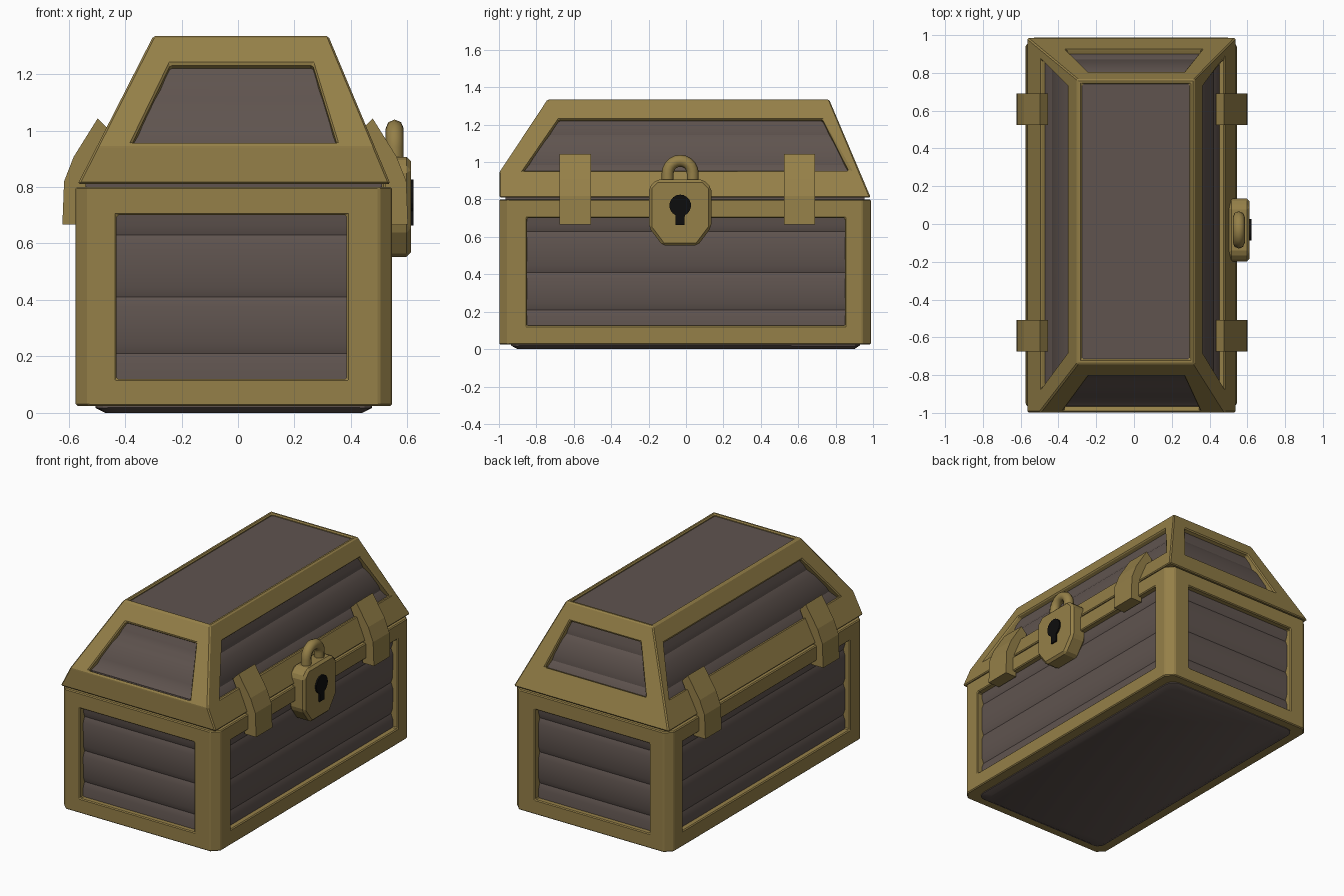
import bpy, bmesh, math
from mathutils import Vector

if "Cube" in bpy.data.objects:
    bpy.data.objects.remove(bpy.data.objects["Cube"])


def material(name, rgb):
    m = bpy.data.materials.new(name)
    m.diffuse_color = (*rgb, 1)
    m.use_nodes = True
    m.node_tree.nodes["Principled BSDF"].inputs["Base Color"].default_value = m.diffuse_color
    return m


GOLD = material("brass", (0.30, 0.215, 0.065))
WOOD = material("dark_wood", (0.115, 0.088, 0.078))
BLACK = material("black", (0.004, 0.004, 0.004))


def finish(name, bm, mat, bevel=0, smooth=None):
    bmesh.ops.recalc_face_normals(bm, faces=bm.faces)
    me = bpy.data.meshes.new(name)
    bm.to_mesh(me)
    bm.free()
    me.materials.append(mat)
    ob = bpy.data.objects.new(name, me)
    bpy.context.collection.objects.link(ob)
    if bevel:
        mod = ob.modifiers.new("bevel", 'BEVEL')
        mod.width, mod.segments = bevel, 1
        mod.limit_method, mod.angle_limit = 'ANGLE', math.radians(30)
    if smooth:
        bpy.context.view_layer.objects.active = ob
        ob.select_set(True)
        bpy.ops.object.shade_smooth_by_angle(angle=math.radians(smooth))
        ob.select_set(False)
    return ob


def loft(rings):
    """Stack of rectangles (z, x0, x1, y0, y1), capped at both ends."""
    bm = bmesh.new()
    loops = [[bm.verts.new(p) for p in ((a, c, z), (b, c, z), (b, d, z), (a, d, z))]
             for z, a, b, c, d in rings]
    for lo, hi in zip(loops, loops[1:]):
        for i in range(4):
            j = (i + 1) % 4
            bm.faces.new((lo[i], lo[j], hi[j], hi[i]))
    bm.faces.new(loops[0][::-1])
    bm.faces.new(loops[-1])
    bm.normal_update()
    return bm


def prism(name, pts, place, lo, hi, mat, bevel=0, smooth=None):
    """Extrude a 2D outline; place(u, v, t) maps it into space."""
    bm = bmesh.new()
    a = [bm.verts.new(place(u, v, lo)) for u, v in pts]
    b = [bm.verts.new(place(u, v, hi)) for u, v in pts]
    bm.faces.new(a)
    bm.faces.new(b[::-1])
    for i in range(len(pts)):
        j = (i + 1) % len(pts)
        bm.faces.new((a[i], a[j], b[j], b[i]))
    return finish(name, bm, mat, bevel, smooth)


def cut_window(bm, direction, zmin, low, high, b0, b1, depth):
    """Open a trapezoid window with inner walls in the face that looks along direction."""
    d = Vector(direction)
    f = max((f for f in bm.faces if f.calc_center_median().z > zmin),
            key=lambda f: f.normal.dot(d) + 0.001 * f.calc_area())
    n, c = f.normal.copy(), f.calc_center_median()
    bmesh.ops.inset_individual(bm, faces=[f], thickness=0.005)
    k = max(range(3), key=lambda i: abs(n[i]))
    u, v = [(1, 2), (0, 2), (0, 1)][k]
    for vert in f.verts:
        top, right = vert.co[v] > c[v], vert.co[u] > c[u]
        vert.co[u] = (high if top else low)[right]
        vert.co[v] = b1 if top else b0
        vert.co[k] = c[k] - (n[u] * (vert.co[u] - c[u]) + n[v] * (vert.co[v] - c[v])) / n[k]
    new = bmesh.ops.extrude_discrete_faces(bm, faces=[f])["faces"][0]
    for vert in new.verts:
        vert.co -= n * depth
    bmesh.ops.delete(bm, geom=[new], context='FACES_ONLY')
    bm.normal_update()


# Brass frame of the box: chamfered corners, a window in each side
X0, X1, Y0, Y1 = -0.575, 0.545, -0.998, 0.988
bm = loft([(0.025, X0, X1, Y0, Y1), (0.80, X0, X1, Y0, Y1)])
posts = [e for e in bm.edges if abs(e.verts[0].co.z - e.verts[1].co.z) > 0.5]
bmesh.ops.bevel(bm, geom=posts, offset=0.045, segments=1, affect='EDGES', profile=0.5)
bm.normal_update()
for s in (-1, 1):
    cut_window(bm, (0, s, 0), 0.1, (-0.43, 0.385), (-0.43, 0.385), 0.12, 0.70, 0.06)
    cut_window(bm, (s, 0, 0), 0.1, (-0.85, 0.85), (-0.85, 0.85), 0.125, 0.70, 0.06)
finish("box_frame", bm, GOLD, 0.006)


def plank_levels(z0, z1, grooves):
    """Heights and insets of a wall of boards with soft grooves."""
    out = [(z0, 0)]
    for g in grooves:
        out += [(g - 0.035, 0), (g, 0.014), (g + 0.035, 0.002)]
    return out + [(z1, 0)]


# Planked walls of the box
rings = []
for z, o in plank_levels(0.06, 0.78, (0.21, 0.41, 0.63)):
    o += 0.035
    rings.append((z, X0 + o, X1 - o, Y0 + o, Y1 - o))
finish("box_planks", loft(rings), WOOD, smooth=40)

# Rounded wooden underside
bm = loft([(0, -0.47, 0.44, -0.90, 0.90), (0.015, -0.505, 0.475, -0.935, 0.93),
           (0.08, -0.505, 0.475, -0.935, 0.93)])
corners = [e for e in bm.edges if abs(e.verts[0].co.z - e.verts[1].co.z) > 0.005]
bmesh.ops.bevel(bm, geom=corners, offset=0.05, segments=3, affect='EDGES', profile=0.5)
finish("box_bottom", bm, WOOD, smooth=30)

# Dark seam between box and lid
finish("lid_seam", loft([(0.79, -0.54, 0.51, -0.965, 0.955),
                         (0.82, -0.54, 0.51, -0.965, 0.955)]), WOOD)


def lid_rect(z, inset=0):
    """Outer lid rectangle at a height; the front has an upright rim."""
    t = (z - 0.81) / 0.525
    front = max(0.0, (z - 0.945) / 0.39)
    return (z, -0.568 + 0.268 * t + inset, 0.54 - 0.22 * t - inset,
            -0.998 + 0.258 * front + inset, 0.988 - 0.223 * t - inset)


# Brass frame of the lid
bm = loft([lid_rect(z) for z in (0.81, 0.945, 1.335)])
cut_window(bm, (0, -1, 0.5), 1.0, (-0.375, 0.35), (-0.24, 0.265), 0.957, 1.235, 0.05)
cut_window(bm, (0, 1, 0.4), 1.0, (-0.36, 0.36), (-0.24, 0.265), 0.957, 1.235, 0.05)
for s in (-1, 1):
    cut_window(bm, (s, 0, 0.4), 1.0, (-0.87, 0.87), (-0.68, 0.73), 0.955, 1.23, 0.05)
cut_window(bm, (0, 0, 1), 1.2, (-0.275, 0.295), (-0.275, 0.295), -0.715, 0.74, 0.03)
finish("lid_frame", bm, GOLD, 0.007)

# Planked walls and top of the lid
rings = [lid_rect(z, o + 0.03) for z, o in plank_levels(0.83, 1.322, (0.985, 1.145))]
finish("lid_planks", loft(rings), WOOD, smooth=30)

# Four bent straps over the lid joint
strap = [(0.612, 0.667), (0.606, 0.82), (0.572, 0.907), (0.487, 1.043),
         (0.445, 1.0), (0.53, 0.82), (0.53, 0.667)]
for side, s in (("right", 1), ("left", -1)):
    for end, y in (("front", -0.592), ("back", 0.608)):
        prism(f"strap_{side}_{end}", [(s * u - 0.01, v) for u, v in strap],
              lambda u, v, t: (u, t, v), y - 0.083, y + 0.083, GOLD)

# Padlock body
across = lambda u, v, t: (t, u, v)
plate = [(-0.125, 0.553), (0.062, 0.553), (0.135, 0.65), (0.135, 0.865),
         (0.092, 0.907), (-0.155, 0.907), (-0.198, 0.865), (-0.198, 0.65)]
prism("lock_body", plate, across, 0.50, 0.612, GOLD, 0.015)

# Keyhole: round top with a slot below
hole = [(-0.055, 0.663), (-0.008, 0.663)]
for i in range(17):
    a = math.radians(-65 + 310 * i / 16)
    hole.append((-0.031 + 0.058 * math.cos(a), 0.768 + 0.058 * math.sin(a)))
prism("keyhole", hole, across, 0.59, 0.622, BLACK)

# Padlock shackle: swept tube
cu = bpy.data.curves.new("lock_shackle", 'CURVE')
cu.dimensions = '3D'
cu.bevel_depth, cu.bevel_resolution = 0.032, 2
path = [(0.036, 0.86)] + [(-0.031 + 0.067 * math.cos(math.pi * i / 10),
                           0.94 + 0.067 * math.sin(math.pi * i / 10)) for i in range(11)]
path.append((-0.098, 0.86))
sp = cu.splines.new('POLY')
sp.points.add(len(path) - 1)
for p, (y, z) in zip(sp.points, path):
    p.co = (0.555, y, z, 1)
cu.materials.append(GOLD)
bpy.context.collection.objects.link(bpy.data.objects.new("lock_shackle", cu))
